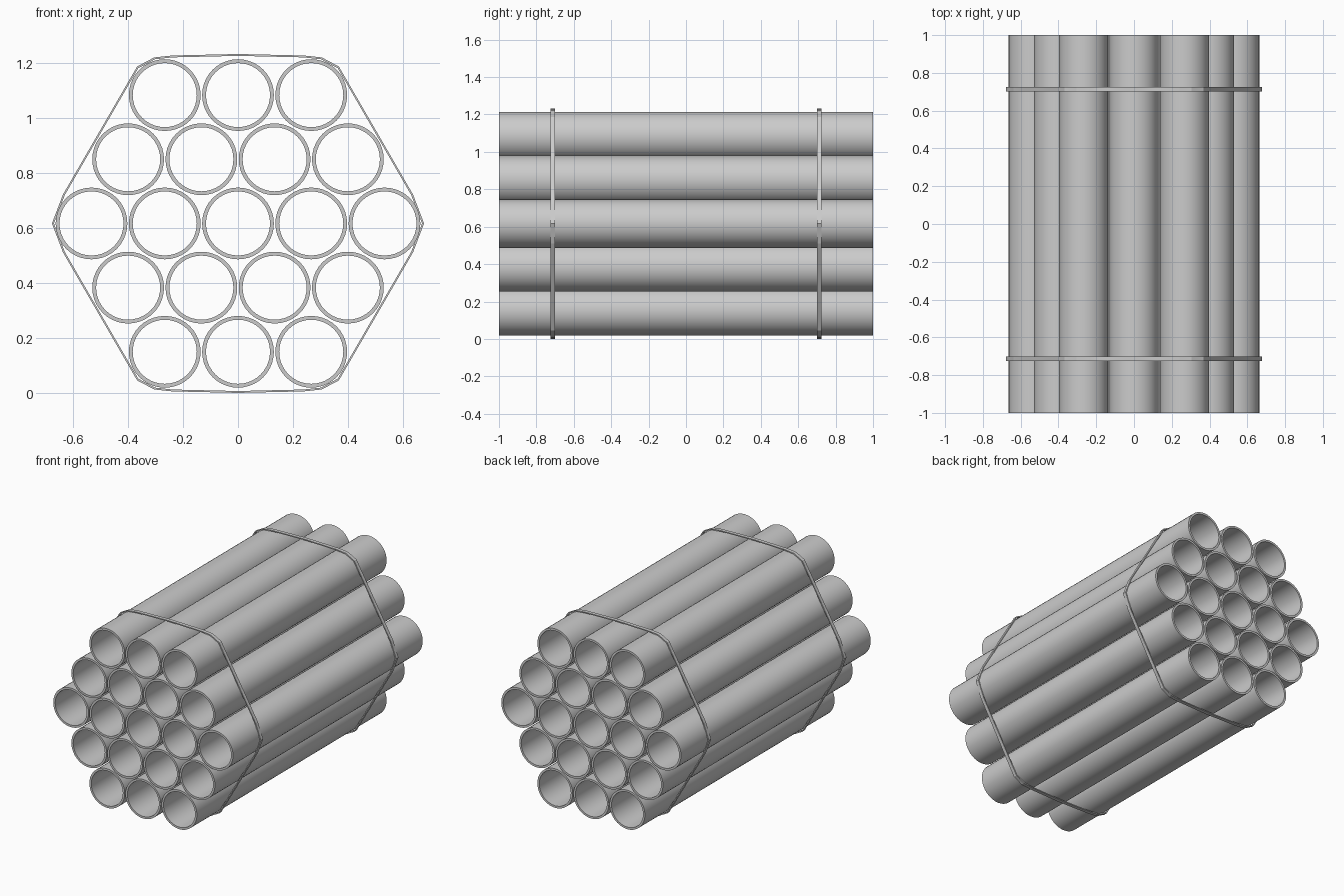
import bpy, bmesh, math

if "Cube" in bpy.data.objects:
    bpy.data.objects.remove(bpy.data.objects["Cube"])

R_OUT, R_IN = 0.1305, 0.1165
PITCH, ROW, MID = 0.2665, 0.2335, 0.6165


def band(name, outer, inner, y0, y1, smooth_deg):
    """Closed hollow ring: matching outer and inner x/z outlines swept along y."""
    bm = bmesh.new()
    loops = [[bm.verts.new((x, y, z)) for x, z in pts]
             for pts, y in ((outer, y0), (outer, y1), (inner, y1), (inner, y0))]
    n = len(outer)
    for k in range(4):
        a, b = loops[k], loops[(k + 1) % 4]
        for i in range(n):
            j = (i + 1) % n
            bm.faces.new((a[i], a[j], b[j], b[i]))
    bmesh.ops.recalc_face_normals(bm, faces=bm.faces)
    me = bpy.data.meshes.new(name)
    bm.to_mesh(me)
    bm.free()
    ob = bpy.data.objects.new(name, me)
    bpy.context.collection.objects.link(ob)
    bpy.ops.object.select_all(action='DESELECT')
    ob.select_set(True)
    bpy.context.view_layer.objects.active = ob
    if smooth_deg:
        bpy.ops.object.shade_smooth_by_angle(angle=math.radians(smooth_deg))
    return ob


def circle(cx, cz, r, n=40):
    return [(cx + r * math.cos(2 * math.pi * i / n),
             cz + r * math.sin(2 * math.pi * i / n)) for i in range(n)]


# Hexagonal stack of pipes
for row in range(-2, 3):
    count = 5 - abs(row)
    for c in range(count):
        x = (c - (count - 1) / 2) * PITCH
        z = MID + row * ROW
        band(f"pipe_{row + 3}_{c + 1}", circle(x, z, R_OUT), circle(x, z, R_IN), -1, 1, 30)

# Two straps around the bundle, from a mirrored quarter outline
quarter = [(0.677, 0), (0.637, 0.105), (0.367, 0.571), (0.305, 0.604), (0.24, 0.611), (0, 0.6165)]
half = quarter + [(-x, z) for x, z in quarter[-2::-1]]
ring = half + [(x, -z) for x, z in half[-2:0:-1]]
outer = [(x, MID + z) for x, z in ring]
inner = [(x * 0.989, MID + z * 0.989) for x, z in ring]
for name, y in (("front_strap", -0.713), ("back_strap", 0.713)):
    band(name, outer, inner, y - 0.012, y + 0.012, 0)
